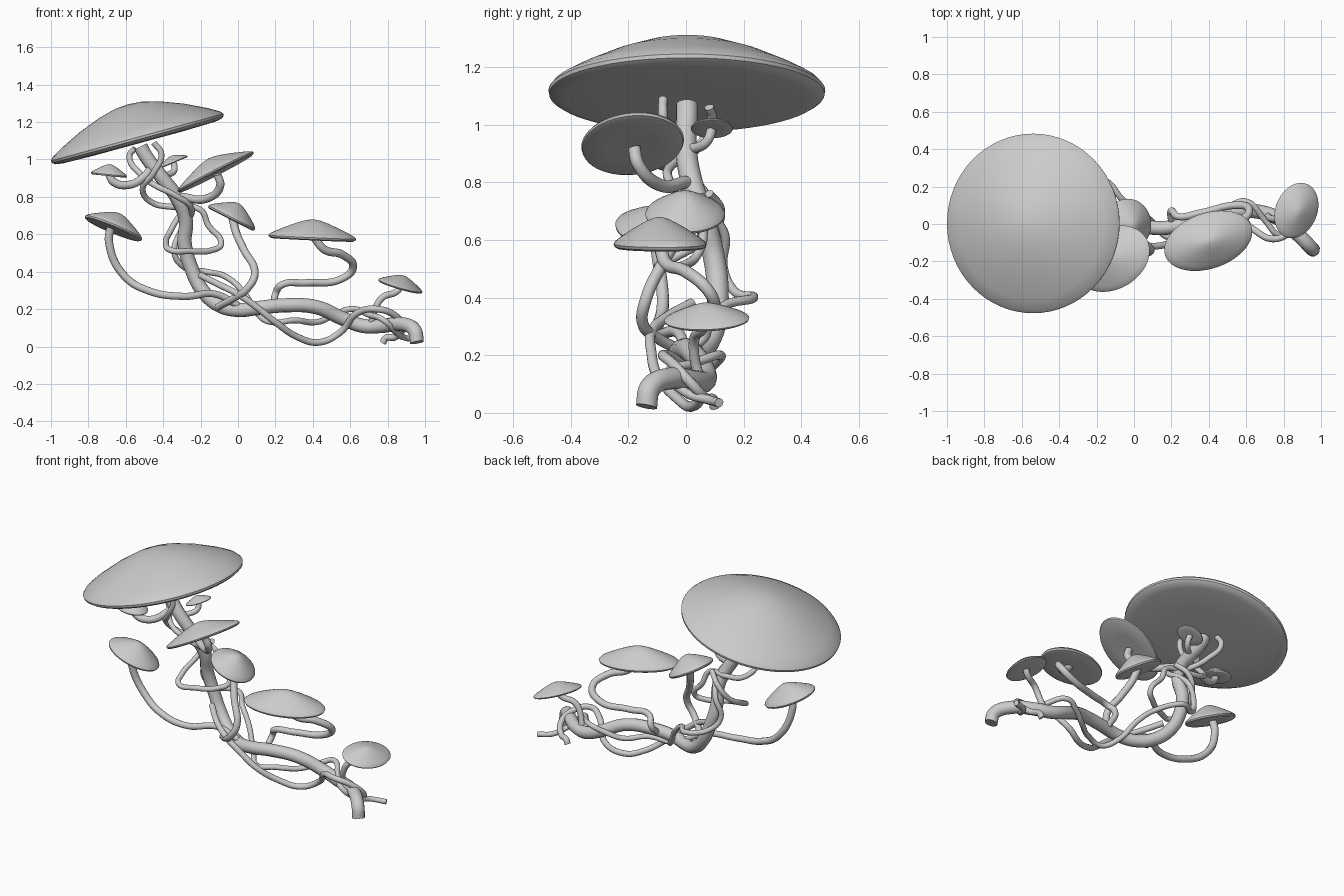
import bpy, bmesh, math
from mathutils import Vector

DOME = [(0, -.16), (.5, -.16), (.88, -.14), (.96, -.11), (.995, -.05), (1, .02), (.97, .11), (.85, .29),
        (.6, .6), (.35, .84), (.15, .97), (0, 1)]
CONE = [(0, -.12), (.5, -.15), (.92, -.16), (.98, -.1), (1, 0), (.96, .11), (.85, .26),
        (.6, .54), (.35, .79), (.15, .95), (0, 1)]


def smooth(ob, deg=40):
    bpy.ops.object.select_all(action='DESELECT')
    ob.select_set(True)
    bpy.context.view_layer.objects.active = ob
    bpy.ops.object.shade_smooth_by_angle(angle=math.radians(deg))


def cap(name, centre, u, v, h, profile=CONE, n=48):
    """Lathed cap stretched onto two half-axis vectors u and v."""
    c, u, v = Vector(centre), Vector(u), Vector(v)
    axis = u.cross(v).normalized() * h
    bm = bmesh.new()
    rings = []
    for r, z in profile:
        if r == 0:
            rings.append([bm.verts.new(c + axis * z)] * n)
        else:
            rings.append([bm.verts.new(c + axis * z + u * r * math.cos(a) + v * r * math.sin(a))
                          for a in (2 * math.pi * i / n for i in range(n))])
    for lo, hi in zip(rings, rings[1:]):
        for i in range(n):
            j = (i + 1) % n
            bm.faces.new(list(dict.fromkeys([lo[i], lo[j], hi[j], hi[i]])))
    bmesh.ops.recalc_face_normals(bm, faces=bm.faces)
    me = bpy.data.meshes.new(name)
    bm.to_mesh(me)
    bm.free()
    ob = bpy.data.objects.new(name, me)
    bpy.context.collection.objects.link(ob)
    smooth(ob)


def tube(name, r, pts, r_end=None):
    """Round tube through points, radius running from r to r_end."""
    cu = bpy.data.curves.new(name, 'CURVE')
    cu.dimensions = '3D'
    cu.bevel_depth = r
    cu.bevel_resolution = 4
    cu.resolution_u = 8
    cu.use_fill_caps = True
    sp = cu.splines.new('BEZIER')
    sp.bezier_points.add(len(pts) - 1)
    for i, (bp, p) in enumerate(zip(sp.bezier_points, pts)):
        bp.co = p
        bp.handle_left_type = bp.handle_right_type = 'AUTO'
        bp.radius = 1 + ((r_end or r) / r - 1) * i / (len(pts) - 1)
    ob = bpy.data.objects.new(name, cu)
    bpy.context.collection.objects.link(ob)
    bpy.ops.object.select_all(action='DESELECT')
    ob.select_set(True)
    bpy.context.view_layer.objects.active = ob
    bpy.ops.object.convert(target='MESH')
    smooth(bpy.context.object)


# caps
cap("main_cap", (-.538, .003, 1.115), (.461, 0, .126), (0, .48, 0), .187, DOME, 64)
cap("upper_cap", (-.12, -.185, .935), (.185, .11, .09), (-.085, .14, -.055), .08)
cap("left_cap", (-.665, -.11, .635), (.153, 0, -.062), (0, .135, -.02), .085)
cap("middle_cap", (-.033, -.003, .69), (.125, 0, -.063), (0, .138, 0), .085)
cap("wide_cap", (.397, -.09, .585), (.23, .08, -.01), (-.05, .14, .005), .095)
cap("right_cap", (.868, .072, .325), (.07, .135, -.01), (-.095, .06, .035), .058)
cap("small_left_cap", (-.69, -.09, .92), (.096, 0, -.01), (0, .08, 0), .055)
cap("small_top_cap", (-.345, .09, .987), (.075, 0, .032), (0, .073, 0), .035)

# thick main trunk
tube("trunk", .038, [
    (.957, -.137, .022), (.945, -.125, .085), (.87, -.05, .12), (.77, .03, .11), (.67, .065, .11),
    (.57, .065, .145), (.42, .02, .21), (.25, -.01, .22), (.1, -.02, .205), (0, .01, .195),
    (-.1, .06, .22), (-.19, .1, .3), (-.25, .11, .42), (-.285, .095, .55), (-.28, .06, .68),
    (-.33, .02, .8), (-.42, 0, .92), (-.5, .003, 1.03), (-.52, .003, 1.07)])

# stalks carrying the smaller caps
tube("upper_stalk", .022, [(-.11, -.18, .92), (-.095, -.165, .86), (-.17, -.09, .79), (-.3, 0, .8)])
tube("left_stalk", .023, [(-.68, -.11, .64), (-.69, -.1, .56), (-.61, -.08, .38), (-.47, -.1, .295),
                          (-.29, -.1, .268), (-.12, -.03, .28), (0, .0, .22)], .018)
tube("middle_stalk", .022, [(-.03, 0, .69), (-.01, -.03, .61), (.03, -.08, .52), (.09, -.14, .39),
                            (.05, -.15, .31), (-.02, -.1, .26), (-.11, -.0, .21)], .019)
tube("wide_stalk", .023, [(.41, -.09, .58), (.46, -.07, .52), (.56, 0, .49), (.615, .08, .42),
                          (.55, .1, .36), (.36, .06, .34), (.235, .04, .33), (.2, .07, .28),
                          (.2, .01, .22)], .018)
tube("right_stalk", .018, [(.87, .07, .325), (.85, .06, .295), (.77, .03, .26), (.73, .03, .19),
                           (.71, .05, .11)])
tube("small_left_stalk", .022, [(-.69, -.09, .925), (-.665, -.09, .88), (-.58, -.07, .865),
                                (-.5, -.03, .91), (-.46, 0, .96)])
tube("small_top_stalk", .017, [(-.345, .09, .985), (-.34, .075, .945), (-.37, .04, .92),
                               (-.42, 0, .92)])

# thin vines wrapping the trunk
tube("top_vine", .016, [
    (-.45, -.08, 1.09), (-.41, -.08, 1.03), (-.45, -.07, .93), (-.51, 0, .84), (-.46, .06, .77),
    (-.34, .07, .745), (-.2, .05, .73), (-.16, .06, .65), (-.09, .04, .55), (-.14, 0, .515),
    (-.26, -.07, .51), (-.36, -.09, .515), (-.385, -.02, .55), (-.36, .09, .62), (-.31, .12, .7),
    (-.24, .08, .76)])
tube("top_loop_vine", .016, [
    (-.55, .08, 1.06), (-.58, .09, 1.02), (-.52, .04, .92), (-.44, -.05, .86), (-.34, -.06, .81),
    (-.25, 0, .74), (-.3, .13, .63), (-.34, .13, .5), (-.28, .17, .42), (-.17, .235, .4),
    (-.06, .13, .37), (.03, .07, .29), (.11, .0, .17), (.18, -.07, .13), (.3, -.05, .14),
    (.42, .04, .13), (.52, .1, .17), (.6, .12, .2), (.7, .02, .17), (.78, -.06, .14),
    (.85, .0, .07), (.9, .08, .045), (.98, .115, .035)])
tube("low_vine", .018, [
    (-.2, .02, .38), (-.1, -.07, .33), (.0, -.12, .28), (.1, -.12, .21), (.2, -.1, .13),
    (.32, -.03, .05), (.43, .02, .022), (.54, .05, .07), (.64, -.03, .18), (.74, -.08, .2),
    (.84, -.04, .165), (.88, .02, .1), (.84, .07, .05), (.79, .095, .045), (.775, .1, .02)])
